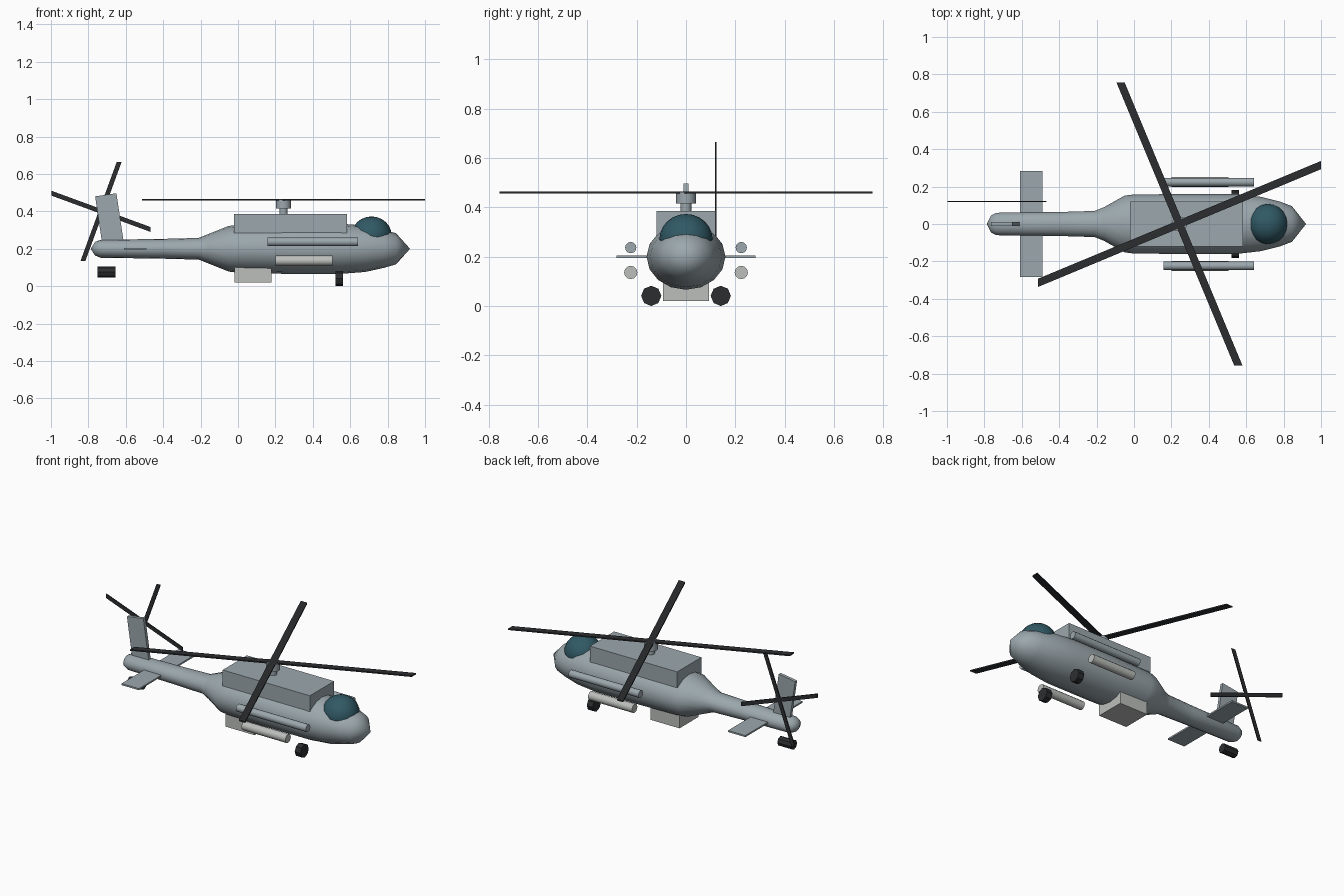
import bpy, bmesh, math
from mathutils import Matrix, Vector

if "Cube" in bpy.data.objects:
    bpy.data.objects.remove(bpy.data.objects["Cube"])


def mat(name, rgb):
    m = bpy.data.materials.new(name)
    m.diffuse_color = (*rgb, 1)
    m.use_nodes = True
    m.node_tree.nodes["Principled BSDF"].inputs["Base Color"].default_value = m.diffuse_color
    return m


HULL = mat("hull_grey", (0.33, 0.39, 0.42))
GLASS = mat("glass", (0.03, 0.10, 0.13))
DARK = mat("dark", (0.025, 0.027, 0.03))
PALE = mat("pale", (0.50, 0.52, 0.50))


def finish(name, bm, material, smooth=None):
    bmesh.ops.recalc_face_normals(bm, faces=bm.faces)
    me = bpy.data.meshes.new(name)
    bm.to_mesh(me)
    bm.free()
    me.materials.append(material)
    ob = bpy.data.objects.new(name, me)
    bpy.context.collection.objects.link(ob)
    if smooth:
        bpy.ops.object.select_all(action='DESELECT')
        ob.select_set(True)
        bpy.context.view_layer.objects.active = ob
        bpy.ops.object.shade_smooth_by_angle(angle=math.radians(smooth))
    return ob


def box(name, centre, size, material, tilt=0):
    bm = bmesh.new()
    m = (Matrix.Translation(centre) @ Matrix.Rotation(tilt, 4, 'Y')
         @ Matrix.Diagonal((*size, 1)))
    bmesh.ops.create_cube(bm, size=1, matrix=m)
    return finish(name, bm, material)


def cylinder(name, centre, r, length, material, sides, axis='Z'):
    bm = bmesh.new()
    m = Matrix.Translation(centre)
    if axis == 'X':
        m = m @ Matrix.Rotation(math.pi / 2, 4, 'Y')
    bmesh.ops.create_cone(bm, cap_ends=True, segments=sides, radius1=r,
                          radius2=r, depth=length, matrix=m)
    return finish(name, bm, material, 35)


def blade(name, centre, tip, width, thickness, material):
    # flat blade through the centre, ends cut square to an axis
    t, w, n = Vector(tip), Vector(width), Vector(thickness)
    bm = bmesh.new()
    bmesh.ops.create_cube(bm, size=2)
    for v in bm.verts:
        v.co = Vector(centre) + t * v.co.x + w * v.co.y + n * v.co.z
    return finish(name, bm, material)


# fuselage: elliptical loft along x (x, half width, half height)
stations = [(-0.765, 0.045, 0.036), (-0.735, 0.06, 0.048), (-0.40, 0.064, 0.053),
            (-0.21, 0.07, 0.058), (-0.16, 0.09, 0.078), (-0.05, 0.152, 0.122),
            (0.0, 0.158, 0.128), (0.25, 0.16, 0.134), (0.55, 0.16, 0.134),
            (0.68, 0.145, 0.124), (0.78, 0.12, 0.102), (0.845, 0.095, 0.083)]
SIDES, ZC = 16, 0.2
bm = bmesh.new()
rings = [[bm.verts.new((x, w * math.cos(2 * math.pi * i / SIDES),
                        ZC + h * math.sin(2 * math.pi * i / SIDES)))
          for i in range(SIDES)] for x, w, h in stations]
tail, nose = bm.verts.new((-0.787, 0, ZC)), bm.verts.new((0.92, 0, ZC))
for i in range(SIDES):
    j = (i + 1) % SIDES
    for a, b in zip(rings, rings[1:]):
        bm.faces.new((a[i], a[j], b[j], b[i]))
    bm.faces.new((tail, rings[0][i], rings[0][j]))
    bm.faces.new((nose, rings[-1][i], rings[-1][j]))
finish("fuselage", bm, HULL, 40)

# canopy
bm = bmesh.new()
bmesh.ops.create_uvsphere(bm, u_segments=20, v_segments=12, radius=1,
                          matrix=Matrix.Translation((0.714, 0, 0.27))
                          @ Matrix.Diagonal((0.108, 0.108, 0.103, 1)))
finish("canopy", bm, GLASS, 40)

# engine housing and belly box
box("engine_housing", (0.28, 0, 0.335), (0.605, 0.24, 0.10), HULL)
box("belly_box", (0.08, 0, 0.07), (0.20, 0.186, 0.10), PALE)

# tail surfaces
box("tail_fin", (-0.687, 0, 0.355), (0.115, 0.02, 0.27), HULL, math.radians(-8.5))
box("tailplane", (-0.55, 0, 0.2), (0.12, 0.565, 0.01), HULL)

# main rotor
HX = 0.243
cylinder("rotor_mast", (HX, 0, 0.395), 0.022, 0.06, HULL, 12)
cylinder("rotor_hub", (HX, 0, 0.439), 0.041, 0.048, HULL, 12)
blade("main_blade_pair_a", (HX, 0, 0.461), (0.757, 0.315, 0), (0, 0.022, 0),
      (0, 0, 0.004), DARK)
blade("main_blade_pair_b", (HX, 0, 0.461), (-0.315, 0.757, 0), (0.022, 0, 0),
      (0, 0, 0.004), DARK)

# tail rotor
TC = (-0.732, 0.121, 0.40)
blade("tail_blade_pair_a", TC, (0.265, 0, -0.097), (0, 0, 0.013), (0, 0.003, 0), DARK)
blade("tail_blade_pair_b", TC, (0.097, 0, 0.265), (0.013, 0, 0), (0, 0.003, 0), DARK)

# side tubes, pods and wheels on both sides
for side, s in (("left", 1), ("right", -1)):
    cylinder("upper_tube_" + side, (0.40, 0.224 * s, 0.237), 0.023, 0.485, HULL, 12, 'X')
    cylinder("lower_pod_" + side, (0.352, 0.224 * s, 0.136), 0.027, 0.305, PALE, 12, 'X')
    cylinder("main_wheel_" + side, (0.541, 0.141 * s, 0.041), 0.041, 0.04, DARK, 8, 'X')

# tail wheel
cylinder("tail_wheel", (-0.702, 0, 0.076), 0.029, 0.096, DARK, 8, 'X')
